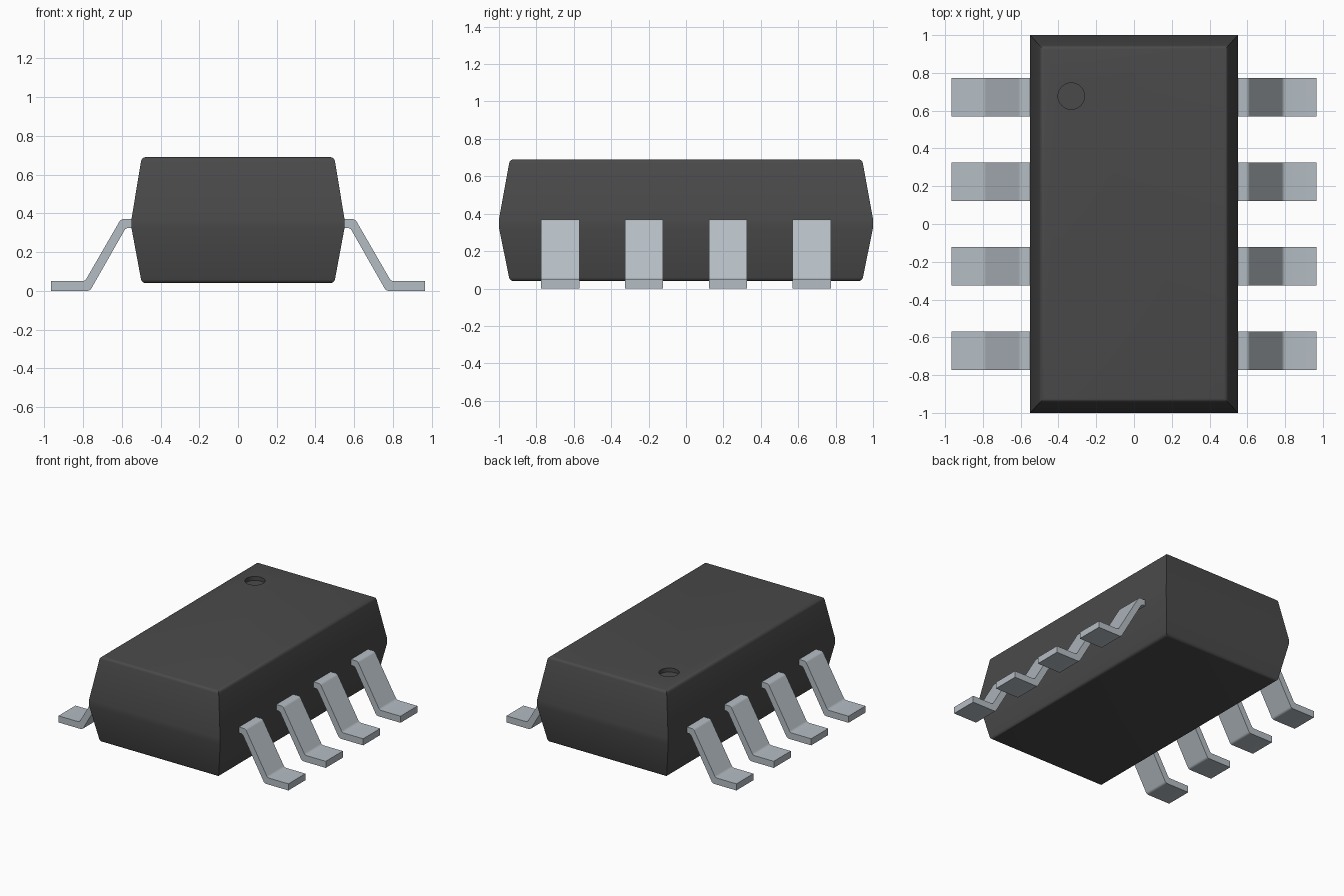
import bpy, bmesh, math

if "Cube" in bpy.data.objects:
    bpy.data.objects.remove(bpy.data.objects["Cube"], do_unlink=True)


def material(name, rgb, rough):
    m = bpy.data.materials.new(name)
    m.use_nodes = True
    m.diffuse_color = (*rgb, 1)
    b = next(n for n in m.node_tree.nodes if n.type == 'BSDF_PRINCIPLED')
    b.inputs["Base Color"].default_value = (*rgb, 1)
    b.inputs["Roughness"].default_value = rough
    return m


BODY = material("charcoal plastic", (0.068, 0.068, 0.068), 0.6)
METAL = material("grey metal", (0.46, 0.51, 0.55), 0.5)


def finish(bm, name, mat):
    bmesh.ops.recalc_face_normals(bm, faces=bm.faces)
    me = bpy.data.meshes.new(name)
    bm.to_mesh(me)
    bm.free()
    ob = bpy.data.objects.new(name, me)
    bpy.context.collection.objects.link(ob)
    me.materials.append(mat)
    bpy.ops.object.select_all(action='DESELECT')
    ob.select_set(True)
    bpy.context.view_layer.objects.active = ob
    bpy.ops.object.shade_smooth_by_angle(angle=math.radians(30))
    return ob


def bridge(bm, a, b):
    n = len(a)
    for i in range(n):
        bm.faces.new((a[i], a[(i + 1) % n], b[(i + 1) % n], b[i]))


# Body: stacked rectangles with a narrow vertical waist
TOP, BOTTOM = 0.69, 0.04
bm = bmesh.new()
rings = []
for hx, hy, z in [(0.497, 0.942, BOTTOM), (0.55, 1.0, 0.325),
                  (0.55, 1.0, 0.37), (0.497, 0.942, TOP)]:
    rings.append([bm.verts.new((sx * hx, sy * hy, z))
                  for sx, sy in ((-1, -1), (1, -1), (1, 1), (-1, 1))])
for lower, upper in zip(rings, rings[1:]):
    bridge(bm, lower, upper)
bm.faces.new(rings[0])
bm.faces.new(rings[-1])
bmesh.ops.recalc_face_normals(bm, faces=bm.faces)

# Rounded top and bottom rims
rims = [e for e in bm.edges
        if all(v.co.z > TOP - 0.01 for v in e.verts)
        or all(v.co.z < BOTTOM + 0.01 for v in e.verts)]
bmesh.ops.bevel(bm, geom=rims, offset=0.02, offset_type='OFFSET',
                segments=4, profile=0.5, affect='EDGES')

# Round pin-one recess sunk into the top face
top = max(bm.faces, key=lambda f: f.calc_center_median().z + f.calc_area())
rim_edges = list(top.edges)
bmesh.ops.delete(bm, geom=[top], context='FACES_ONLY')
circles = [[bm.verts.new((-0.332 + 0.07 * math.cos(i * math.tau / 40),
                          0.677 + 0.07 * math.sin(i * math.tau / 40), z))
            for i in range(40)] for z in (TOP, TOP - 0.03)]
bridge(bm, *circles)
bm.faces.new(circles[1])
ring = [bm.edges.get((circles[0][i], circles[0][(i + 1) % 40])) for i in range(40)]
bmesh.ops.triangle_fill(bm, edges=rim_edges + ring, use_beauty=True, normal=(0, 0, 1))
finish(bm, "body", BODY)

# Leads: bent strips, four along each long side
PROFILE = [(0.50, 0.37), (0.605, 0.37), (0.79, 0.05), (0.965, 0.05),
           (0.965, 0.0), (0.764, 0.0), (0.579, 0.325), (0.50, 0.325)]
BENDS = (1, 2, 5, 6)


def lead(name, side, yc, half=0.102):
    bm = bmesh.new()
    ends = [[bm.verts.new((side * x, yc + dy, z)) for x, z in PROFILE]
            for dy in (-half, half)]
    bridge(bm, *ends)
    for e in ends:
        bm.faces.new(e)
    bmesh.ops.recalc_face_normals(bm, faces=bm.faces)
    folds = [bm.edges.get((ends[0][i], ends[1][i])) for i in BENDS]
    bmesh.ops.bevel(bm, geom=folds, offset=0.013, offset_type='OFFSET',
                    segments=4, profile=0.5, affect='EDGES')
    finish(bm, name, METAL)


for side, label in ((1, "left"), (-1, "right")):
    for i in range(4):
        lead(f"{label}_lead_{i + 1}", side, -0.672 + 0.448 * i)
